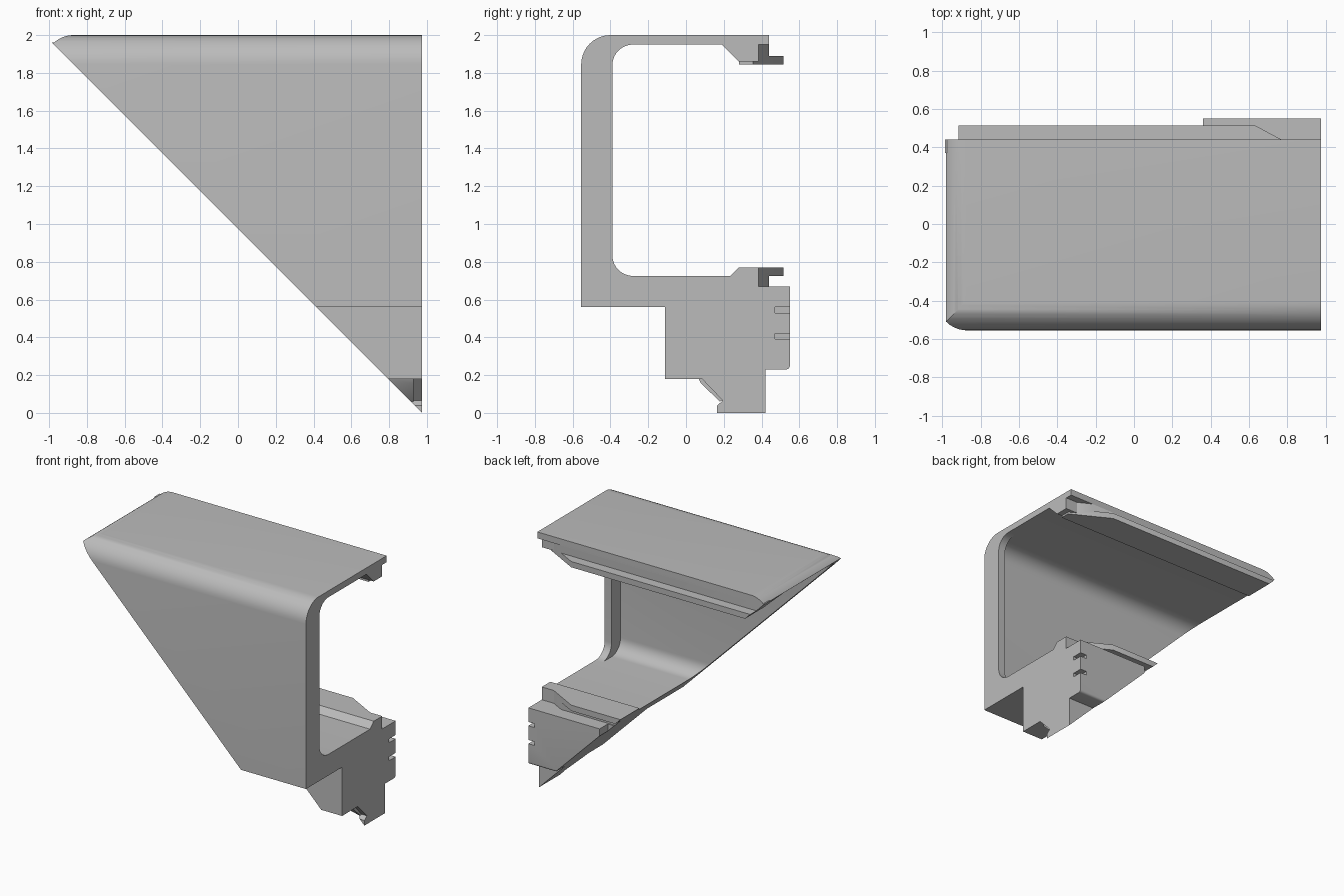
import bpy, bmesh
from math import sin, cos, radians
from mathutils import Vector

cube = bpy.data.objects.get("Cube")
if cube:
    bpy.data.objects.remove(cube)

grey = bpy.data.materials.new("Plain grey")
grey.use_nodes = True
colour = (0.5, 0.5, 0.5, 1)
grey.diffuse_color = colour
grey.node_tree.nodes["Principled BSDF"].inputs["Base Color"].default_value = colour

END = 0.975                                             # flat end, also the mitre offset
MITRE = ((END, 0, 0), (-1, 0, -1))


def arc(y, z, r, start, stop, steps=10):
    angles = [radians(start + (stop - start) * i / steps) for i in range(steps + 1)]
    return [(y + r * cos(a), z + r * sin(a)) for a in angles]


def extrude(name, profile, x0, x1, cuts=()):
    """Extrude a (y, z) profile along x, then slice off the outer side of each plane."""
    bm = bmesh.new()
    face = bm.faces.new([bm.verts.new((x0, y, z)) for y, z in profile])
    moved = bmesh.ops.extrude_face_region(bm, geom=[face])["geom"]
    bmesh.ops.translate(bm, vec=(x1 - x0, 0, 0),
                        verts=[v for v in moved if isinstance(v, bmesh.types.BMVert)])
    for point, normal in cuts:
        geom = bm.verts[:] + bm.edges[:] + bm.faces[:]
        bmesh.ops.bisect_plane(bm, geom=geom, dist=1e-5, plane_co=point,
                               plane_no=Vector(normal).normalized(), clear_outer=True)
        bmesh.ops.holes_fill(bm, edges=[e for e in bm.edges if e.is_boundary], sides=0)
    bmesh.ops.recalc_face_normals(bm, faces=bm.faces)
    mesh = bpy.data.meshes.new(name)
    bm.to_mesh(mesh)
    bm.free()
    mesh.materials.append(grey)
    ob = bpy.data.objects.new(name, mesh)
    bpy.context.collection.objects.link(ob)
    return ob


def box(y0, y1, z0, z1):
    return [(y0, z0), (y1, z0), (y1, z1), (y0, z1)]


def carve(target, name, profile, x0, x1):
    cutter = extrude(name, profile, x0, x1)
    cutter.hide_render = True
    cutter.hide_set(True)
    cutter.display_type = 'WIRE'
    mod = target.modifiers.new(name, 'BOOLEAN')
    mod.operation = 'DIFFERENCE'
    mod.solver = 'EXACT'
    mod.object = cutter
    bpy.context.view_layer.objects.active = target
    bpy.ops.object.modifier_apply(modifier=name)
    bpy.data.objects.remove(cutter)


# Main channel: thin top, front wall, floor and stepped rear block
profile = [(0.44, 2.0)] + arc(-0.4, 1.845, 0.155, 90, 180)
profile += [(-0.555, 0.56), (-0.11, 0.56), (-0.11, 0.18), (0.085, 0.18),
            (0.195, 0.065), (0.165, 0.04), (0.165, 0), (0.42, 0), (0.42, 0.23)]
profile += arc(0.53, 0.25, 0.02, -90, 0, 4)
profile += [(0.55, 0.67), (0.385, 0.67), (0.385, 0.77), (0.28, 0.77), (0.235, 0.725)]
profile += arc(-0.39, 0.835, 0.11, 270, 180) + arc(-0.39, 1.84, 0.11, 180, 90)
profile += [(0.19, 1.95), (0.28, 1.86), (0.385, 1.86), (0.385, 1.95), (0.44, 1.95)]

# Planes rounding the sharp upper edge of the mitre
rounding = []
for degrees in range(5, 50, 5):
    n = Vector((-sin(radians(degrees)), 0, cos(radians(degrees))))
    rounding.append((Vector((-0.87, 0, 1.845)) + n * 0.155, n))
channel = extrude("mitred_channel", profile, -1.1, END, [MITRE] + rounding)

# Grooves at the rear edge and the squared rear end of the block
for i, z in enumerate((0.39, 0.53)):
    carve(channel, f"rear_groove_{i}", box(0.47, 0.6, z, z + 0.03), 0.92, 1.1)
carve(channel, "rear_end_trim", box(0.45, 0.6, 0.5, 0.72), 0.1, 0.36)

# Thick rim along the inside of the front wall
rim = [(-0.52, 0.7), (-0.28, 0.7)]
rim += arc(-0.39 + 0.11, 0.835, 0.11, 270, 180) + arc(-0.28, 1.84, 0.11, 180, 90)
rim += [(-0.28, 1.97), (-0.45, 1.97), (-0.52, 1.85)]
end_rim = extrude("front_wall_rim", rim, END - 0.06, END)

# Snap lips with slanted ends
slant = ((0.63, 0.515, 0), (0.07, 0.13, 0))
upper = [(0.28, 1.845), (0.515, 1.845), (0.515, 1.89), (0.44, 1.89),
         (0.44, 1.96), (0.37, 1.96), (0.37, 1.862), (0.28, 1.862)]
lower = [(0.37, 0.66), (0.44, 0.66), (0.44, 0.725), (0.515, 0.725),
         (0.515, 0.77), (0.37, 0.77)]
lips = [extrude("upper_snap_lip", upper, -1.1, 0.93, [MITRE, slant]),
        extrude("lower_snap_lip", lower, -0.2, 0.93, [MITRE, slant])]

# Small ridge on the sloping underside
ridge = extrude("foot_ridge", [(0.065, 0.185), (0.08, 0.155), (0.18, 0.06),
                               (0.2, 0.07), (0.09, 0.185)], 0.7, 0.93, [MITRE])

bpy.ops.object.select_all(action='DESELECT')
for ob in [channel, end_rim, ridge] + lips:
    ob.select_set(True)
bpy.context.view_layer.objects.active = channel
bpy.ops.object.shade_smooth_by_angle(angle=radians(30))
